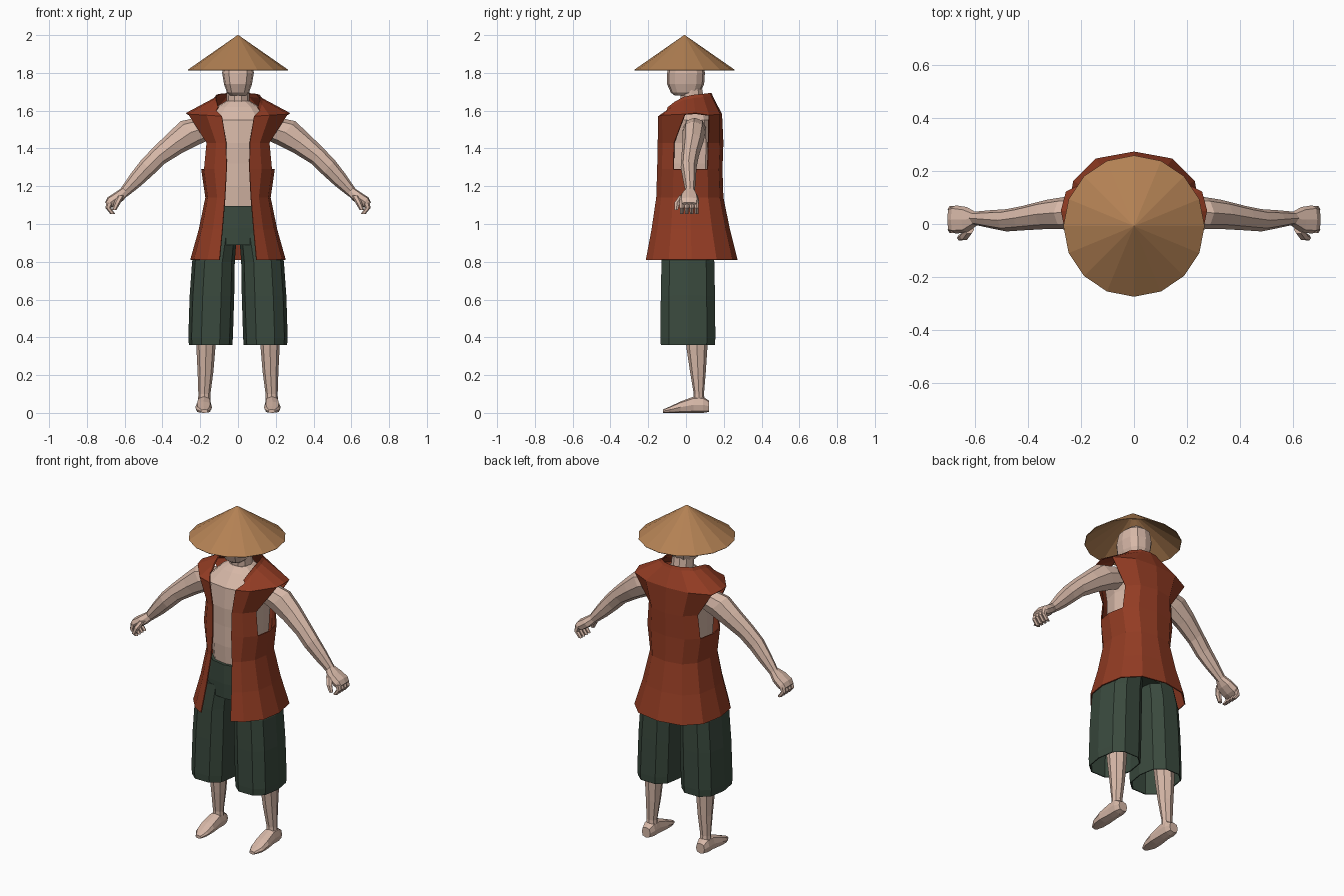
import bpy, bmesh, math
from mathutils import Vector

cube = bpy.data.objects.get("Cube")
if cube:
    bpy.data.objects.remove(cube)


def material(name, r, g, b):
    m = bpy.data.materials.new(name)
    m.use_nodes = True
    m.diffuse_color = (r, g, b, 1)
    m.node_tree.nodes["Principled BSDF"].inputs["Base Color"].default_value = (r, g, b, 1)
    return m


SKIN = material("skin", .68, .48, .39)
RED = material("rust_red_cloth", .29, .045, .017)
GREEN = material("dark_green_cloth", .042, .068, .048)
STRAW = material("straw", .45, .22, .088)
X, Y, Z = Vector((1, 0, 0)), Vector((0, 1, 0)), Vector((0, 0, 1))


def power(t, p):
    return math.copysign(abs(t) ** p, t)


def finish(name, bm, mat, mirror=False, thick=0):
    bmesh.ops.recalc_face_normals(bm, faces=bm.faces)
    mesh = bpy.data.meshes.new(name)
    bm.to_mesh(mesh)
    bm.free()
    mesh.materials.append(mat)
    ob = bpy.data.objects.new(name, mesh)
    bpy.context.scene.collection.objects.link(ob)
    if mirror:
        ob.modifiers.new("mirror", "MIRROR").merge_threshold = .0005
    if thick:
        mod = ob.modifiers.new("thickness", "SOLIDIFY")
        mod.thickness, mod.offset = thick, 0
    return ob


def loft(name, sections, mat, u=X, v=Y, n=10, p=1, mirror=False, caps=(1, 1), thick=0):
    """Skin over sections (x, y, z, half size along u, half size along v)."""
    bm = bmesh.new()
    rings = []
    for x, y, z, a, b in sections:
        ring = []
        for i in range(n):
            t = math.tau * i / n
            co = Vector((x, y, z)) + u * a * power(math.cos(t), p) + v * b * power(math.sin(t), p)
            ring.append(bm.verts.new(co))
        rings.append(ring)
    for lo, hi in zip(rings, rings[1:]):
        for i in range(n):
            j = (i + 1) % n
            bm.faces.new((lo[i], lo[j], hi[j], hi[i]))
    for flag, ring in zip(caps, (rings[0], rings[-1])):
        if flag:
            bm.faces.new(ring)
    return finish(name, bm, mat, mirror, thick)


def body(rows):
    """Centred sections from (z, half width, front y, back y)."""
    return [(0, (f + b) / 2, z, w, (b - f) / 2) for z, w, f, b in rows]


# Straw hat: open sixteen-sided cone
bm = bmesh.new()
bmesh.ops.create_cone(bm, segments=16, radius1=.265, radius2=0, depth=.185, cap_ends=False)
bmesh.ops.remove_doubles(bm, verts=bm.verts, dist=.0001)
bmesh.ops.translate(bm, verts=bm.verts, vec=(0, -.008, 1.907))
finish("straw_hat", bm, STRAW, thick=.004)

# Head, neck and torso
loft("head", body([(1.68, .04, -.06, .04), (1.695, .058, -.08, .075), (1.74, .074, -.1, .096),
                   (1.8, .084, -.1, .1), (1.86, .075, -.085, .09), (1.89, .04, -.05, .055)]),
     SKIN, n=12, p=.8)
loft("neck", body([(1.58, .085, -.04, .11), (1.64, .062, -.03, .1), (1.74, .058, -.035, .085)]),
     SKIN, n=10)
loft("torso", body([(1.05, .135, -.115, .15), (1.2, .145, -.125, .16), (1.32, .155, -.125, .165),
                    (1.43, .155, -.13, .17), (1.55, .185, -.12, .155), (1.62, .115, -.06, .115),
                    (1.65, .065, -.03, .1)]), SKIN, n=12, p=.8)

# Sleeveless vest: half shell with an arm opening, mirrored
angles = [math.radians(d) for d in (0, 35, 65, 90, 118, 150, 180)]
rows = []
for z, w, front, back, opening in ((.81, .25, -.21, .27, .097), (.97, .205, -.18, .23, .082),
                                   (1.14, .17, -.155, .195, .068), (1.29, .192, -.15, .19, .06),
                                   (1.43, .178, -.147, .195, .062)):
    mid, half = (front + back) / 2, (back - front) / 2
    row = [(w * power(math.sin(a), .8), mid - half * power(math.cos(a), .8), z) for a in angles]
    row[0] = (opening, front, z)
    row[-1] = (0, back, z)
    rows.append(row)
rows.append([(.085, -.145, 1.57), (.165, -.125, 1.575), (.262, -.005, 1.58), (.274, .05, 1.585),
             (.255, .12, 1.575), (.14, .178, 1.58), (0, .188, 1.58)])
rows.append([(.115, -.1, 1.6), (.125, -.06, 1.63), (.13, -.01, 1.655), (.125, .04, 1.665),
             (.11, .09, 1.67), (.06, .13, 1.675), (0, .14, 1.675)])
# Collar edge turned up from the neckline
rows.append([(x * .9, y * .95, z + .017) for x, y, z in rows[-1]])
bm = bmesh.new()
grid = [[bm.verts.new(co) for co in row] for row in rows]
for r in range(len(grid) - 1):
    for c in range(6):
        if r in (3, 4) and c in (2, 3):
            continue
        bm.faces.new((grid[r][c], grid[r][c + 1], grid[r + 1][c + 1], grid[r + 1][c]))
finish("vest", bm, RED, mirror=True, thick=.006)

# Wide knee-length trousers
loft("trouser_hips", body([(.89, .185, -.13, .15), (.98, .18, -.135, .16), (1.095, .148, -.135, .165)]),
     GREEN, n=12, p=.8)
loft("trouser_leg", [(.145, .01, .36, .112, .146), (.145, .01, .4, .115, .148),
                     (.138, .01, .62, .115, .146), (.13, .01, .8, .11, .142),
                     (.1, .01, .95, .092, .135)],
     GREEN, n=10, p=.75, mirror=True, caps=(0, 1), thick=.006)

# Bare lower legs and feet
loft("lower_leg", [(.178, .07, .04, .034, .032), (.178, .068, .1, .032, .027),
                   (.172, .063, .22, .042, .042), (.17, .058, .34, .05, .055),
                   (.165, .045, .6, .065, .07)], SKIN, n=8, mirror=True)
loft("foot", [(.18, .122, .035, .028, .03), (.18, .09, .043, .038, .043), (.18, .04, .043, .038, .043),
              (.182, -.03, .03, .044, .03), (.182, -.08, .018, .04, .018), (.178, -.122, .009, .018, .009)],
     SKIN, u=X, v=Z, n=8, p=.7, mirror=True)

# Arms sloping down and outwards
across = Vector((.66, 0, .75))
loft("arm", [(.17, .045, 1.51, .07, .06), (.25, .042, 1.485, .08, .062), (.33, .036, 1.43, .065, .055),
             (.42, .022, 1.36, .052, .046), (.48, .014, 1.3, .05, .042), (.54, .018, 1.235, .042, .034),
             (.605, .022, 1.165, .027, .024)], SKIN, u=across, n=8, mirror=True)

# Hands: palm, curled fingers and thumb
loft("palm", [(.595, .02, 1.175, .025, .024), (.63, .016, 1.145, .03, .048),
              (.67, .017, 1.118, .031, .053), (.69, .017, 1.1, .02, .048)],
     SKIN, u=across, n=8, p=.7, mirror=True)
for i, label in enumerate(("index", "middle", "ring", "little")):
    y = -.022 + .026 * i
    loft(label + "_finger", [(.678, y, 1.115, .018, .013), (.687, y, 1.085, .015, .013),
                             (.662, y, 1.052, .013, .011)], SKIN, n=6, mirror=True)
loft("thumb", [(.62, -.02, 1.15, .018, .018), (.638, -.046, 1.115, .018, .016),
               (.655, -.052, 1.075, .012, .011)], SKIN, n=6, mirror=True)
